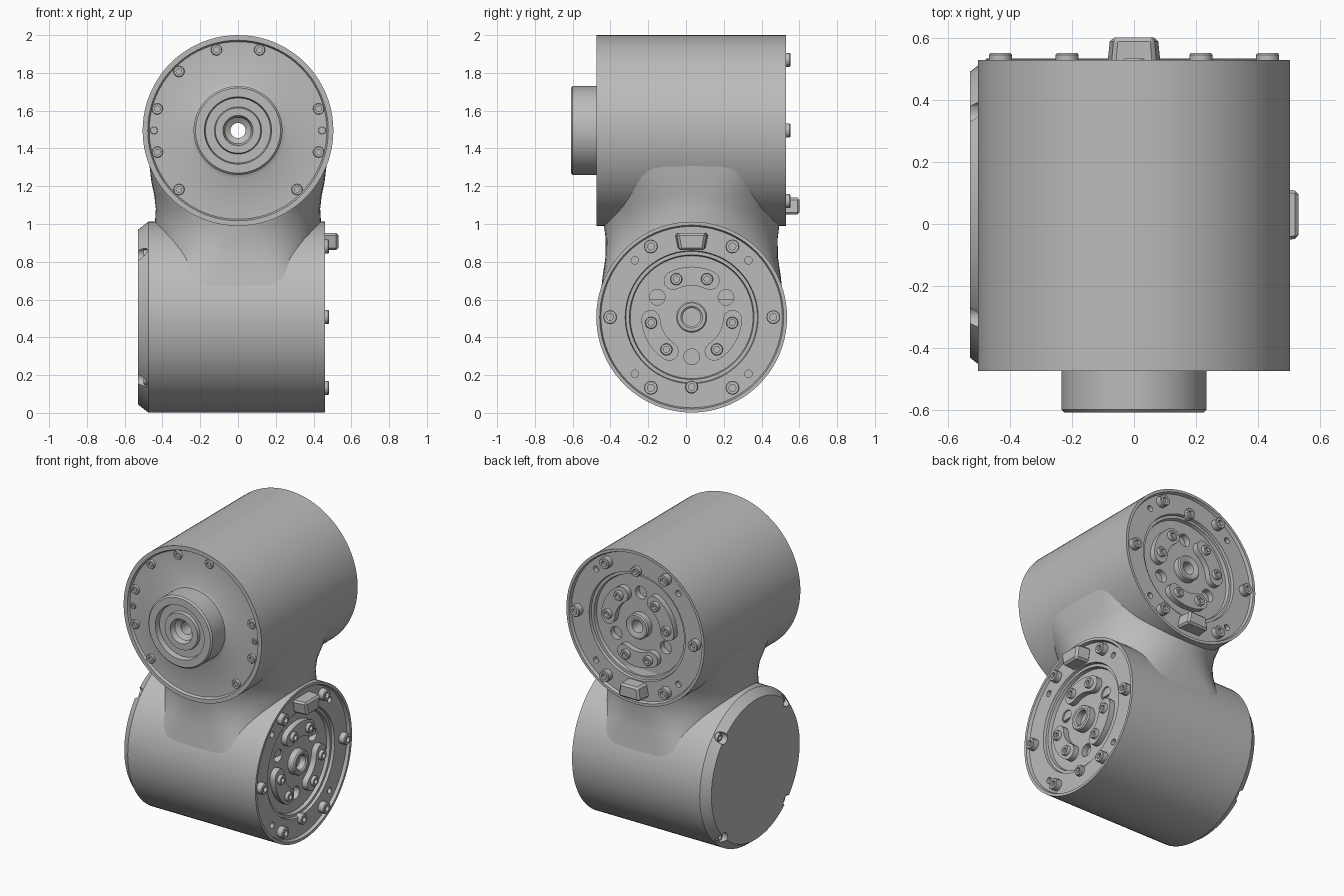
import bpy, bmesh
from math import sin, cos, pi, radians
from mathutils import Matrix, Vector

cube = bpy.data.objects.get("Cube")
if cube:
    bpy.data.objects.remove(cube, do_unlink=True)

grey = bpy.data.materials.new("light grey metal")
grey.use_nodes = True
grey.diffuse_color = (0.5, 0.5, 0.5, 1)
bsdf = grey.node_tree.nodes["Principled BSDF"]
bsdf.inputs["Base Color"].default_value = grey.diffuse_color
bsdf.inputs["Roughness"].default_value = 0.6


def frame(origin, x, y, z):
    m = Matrix((x, y, z)).transposed().to_4x4()
    m.translation = origin
    return m


# Local z points out of each output face, with the rim at local z = 0
LOWER = frame((0.46, 0.03, 0.507), (0, 1, 0), (0, 0, 1), (1, 0, 0))
UPPER = frame((0, 0.53, 1.495), (1, 0, 0), (0, 0, -1), (0, 1, 0))
UPPER_FRONT = frame((0, -0.475, 1.495), (1, 0, 0), (0, 0, 1), (0, -1, 0))
CAP = frame((-0.53, 0.03, 0.507), (0, -1, 0), (0, 0, 1), (-1, 0, 0))


def add_object(name, bm, matrix=Matrix()):
    bmesh.ops.recalc_face_normals(bm, faces=bm.faces)
    mesh = bpy.data.meshes.new(name)
    bm.to_mesh(mesh)
    bm.free()
    mesh.transform(matrix)
    mesh.materials.append(grey)
    obj = bpy.data.objects.new(name, mesh)
    bpy.context.collection.objects.link(obj)
    return obj


def smooth(obj):
    bpy.ops.object.select_all(action='DESELECT')
    obj.select_set(True)
    bpy.context.view_layer.objects.active = obj
    bpy.ops.object.shade_smooth_by_angle(angle=radians(32))


def lathe(bm, profile, steps=64, at=(0, 0), closed=False):
    """Spin (radius, height) points about local z."""
    rings = []
    for r, h in profile:
        count = steps if r > 0 else 1
        rings.append([bm.verts.new((at[0] + r * cos(2 * pi * i / steps),
                                    at[1] + r * sin(2 * pi * i / steps), h))
                      for i in range(count)])
    pairs = list(zip(rings, rings[1:]))
    if closed:
        pairs.append((rings[-1], rings[0]))
    for a, b in pairs:
        for i in range(steps):
            j = (i + 1) % steps
            quad = [a[i % len(a)], a[j % len(a)], b[j % len(b)], b[i % len(b)]]
            bm.faces.new(list(dict.fromkeys(quad)))


def polar(r, degrees):
    return r * cos(radians(degrees)), r * sin(radians(degrees))


def screw(bm, at, base, top, r=0.034):
    lathe(bm, [(0, top - 0.02), (r * 0.5, top - 0.02), (r * 0.5, top),
               (r * 0.9, top), (r, top - 0.005), (r, base)], 12, at)


def drill(obj, matrix, holes):
    """Cut round pockets given as (position, radius, floor, top)."""
    bm = bmesh.new()
    for at, r, floor, top in holes:
        lathe(bm, [(0, floor), (r, floor), (r, top), (0, top)], 14, at)
    cutter = add_object("pocket_cutter", bm, matrix)
    cutter.hide_render = True
    mod = obj.modifiers.new("pockets", 'BOOLEAN')
    mod.operation, mod.solver, mod.object = 'DIFFERENCE', 'EXACT', cutter
    bpy.context.view_layer.update()
    cut = bpy.data.meshes.new_from_object(
        obj.evaluated_get(bpy.context.evaluated_depsgraph_get()))
    obj.modifiers.clear()
    obj.data = cut
    bpy.data.objects.remove(cutter, do_unlink=True)


# Housings: turned bodies with a stepped output face
FACE = [(0.505, 0), (0.487, 0), (0.48, -0.02), (0.352, -0.02), (0.348, -0.038),
        (0.33, -0.038), (0.325, -0.06)]
bm = bmesh.new()
lathe(bm, [(0, -0.99), (0.462, -0.99), (0.505, -0.935)] + FACE + [(0, -0.06)], 80)
lower_housing = add_object("lower_housing", bm, LOWER)

BOSS = [(0.04, -1.07), (0.07, -1.09), (0.08, -1.125), (0.12, -1.125),
        (0.125, -1.105), (0.172, -1.105), (0.178, -1.14), (0.225, -1.14),
        (0.235, -1.13), (0.235, -1.0), (0.255, -0.99), (0.47, -0.99),
        (0.478, -1.005), (0.505, -1.005)]
bm = bmesh.new()
lathe(bm, BOSS + FACE + [(0.04, -0.06)], 80, closed=True)
upper_housing = add_object("upper_housing", bm, UPPER)

# Small pockets in both output faces and in the end cap
face_holes = [(polar(0.425, a), 0.02, -0.05, 0.05) for a in (45, 135, 225, 315)]
face_holes += [(polar(0.21, a), 0.042, -0.1, 0.05) for a in (30, 150, 270)]
cap_spots = [polar(0.465, a) for a in (45, 135, 225, 315)]
drill(lower_housing, LOWER, face_holes)
drill(upper_housing, UPPER, face_holes)
drill(lower_housing, CAP, [(p, 0.036, -0.05, 0.05) for p in cap_spots])
smooth(lower_housing)
smooth(upper_housing)

bm = bmesh.new()
for p in cap_spots:
    screw(bm, p, -0.052, -0.03, 0.028)
smooth(add_object("cap_screws", bm, CAP))

# Neck: round waist that squares off into the two crossed housings
NECK = [(0.60, 0.39, 0.485), (0.72, 0.39, 0.472), (0.82, 0.395, 0.457),
        (0.92, 0.435, 0.455), (1.0, 0.44, 0.465), (1.08, 0.435, 0.473),
        (1.15, 0.443, 0.465), (1.22, 0.458, 0.43), (1.32, 0.47, 0.42)]


def signed_power(v, p):
    return abs(v) ** p * (1 if v >= 0 else -1)


bm = bmesh.new()
previous = None
for z, hx, hy in NECK:
    power = 2 / (2 + 30 * (z - 1) ** 2)
    ring = [bm.verts.new((hx * signed_power(cos(2 * pi * i / 64), power),
                          0.03 + hy * signed_power(sin(2 * pi * i / 64), power), z))
            for i in range(64)]
    if previous:
        for i in range(64):
            j = (i + 1) % 64
            bm.faces.new((previous[i], previous[j], ring[j], ring[i]))
    else:
        bm.faces.new(ring)
    previous = ring
bm.faces.new(previous)
smooth(add_object("neck", bm))


def kidney(bm, middle, radius=0.217, half=0.05, span=27, floor=-0.065, top=-0.022):
    """Raised curved pad with round ends."""
    pts = [polar(radius + half, middle - span + span * i / 4) for i in range(9)]
    for end, start in ((span, 0), (-span, 180)):
        cx, cy = polar(radius, middle + end)
        for k in range(1, 6):
            dx, dy = polar(half, middle + end + start + 30 * k)
            pts.append((cx + dx, cy + dy))
        if end > 0:
            pts += [polar(radius - half, middle + span - span * i / 4) for i in range(9)]
    face = bm.faces.new([bm.verts.new((x, y, floor)) for x, y in pts])
    out = bmesh.ops.extrude_face_region(bm, geom=[face])
    verts = [g for g in out["geom"] if isinstance(g, bmesh.types.BMVert)]
    bmesh.ops.translate(bm, verts=verts, vec=Vector((0, 0, top - floor)))


# Output face fittings, repeated on both joints
for side, matrix, bore in (("lower", LOWER, 0.048), ("upper", UPPER, 0.04)):
    bm = bmesh.new()
    for a in range(0, 360, 60):
        screw(bm, polar(0.432, a), -0.025, 0.022, 0.037)
    screw(bm, polar(0.37, 270), -0.045, 0.005, 0.034)
    smooth(add_object(side + "_flange_screws", bm, matrix))

    bm = bmesh.new()
    for a in (90, 210, 330):
        kidney(bm, a)
    smooth(add_object(side + "_output_pads", bm, matrix))

    bm = bmesh.new()
    for a in (90, 210, 330):
        for turn in (-22, 22):
            screw(bm, polar(0.217, a + turn), -0.03, -0.002, 0.032)
    smooth(add_object(side + "_pad_screws", bm, matrix))

    bm = bmesh.new()
    lathe(bm, [(bore, -0.062), (bore, -0.02), (0.058, -0.012), (0.075, -0.012),
               (0.082, -0.02), (0.082, -0.062)], 32, closed=True)
    smooth(add_object(side + "_hub_ring", bm, matrix))

    # Tapered stop block
    bm = bmesh.new()
    bmesh.ops.create_cube(bm, size=1)
    for v in bm.verts:
        taper = (1 if v.co.y > 0 else 0.8) * (0.88 if v.co.z > 0 else 1)
        v.co = (v.co.x * 0.18 * taper, 0.4 + v.co.y * 0.09, 0.022 + v.co.z * 0.1)
    bmesh.ops.bevel(bm, geom=bm.edges[:], offset=0.012, segments=1, affect='EDGES')
    add_object(side + "_stop_block", bm, matrix)

# Screws in collars around the front plate
bm = bmesh.new()
for a in (15, 75, 105, 135, 165, 195, 225, 315, 345):
    at = polar(0.442, a)
    screw(bm, at, -0.02, -0.001, 0.03)
for a in (0, 180):
    screw(bm, polar(0.445, a), -0.02, -0.008, 0.02)
smooth(add_object("front_plate_screws", bm, UPPER_FRONT))
